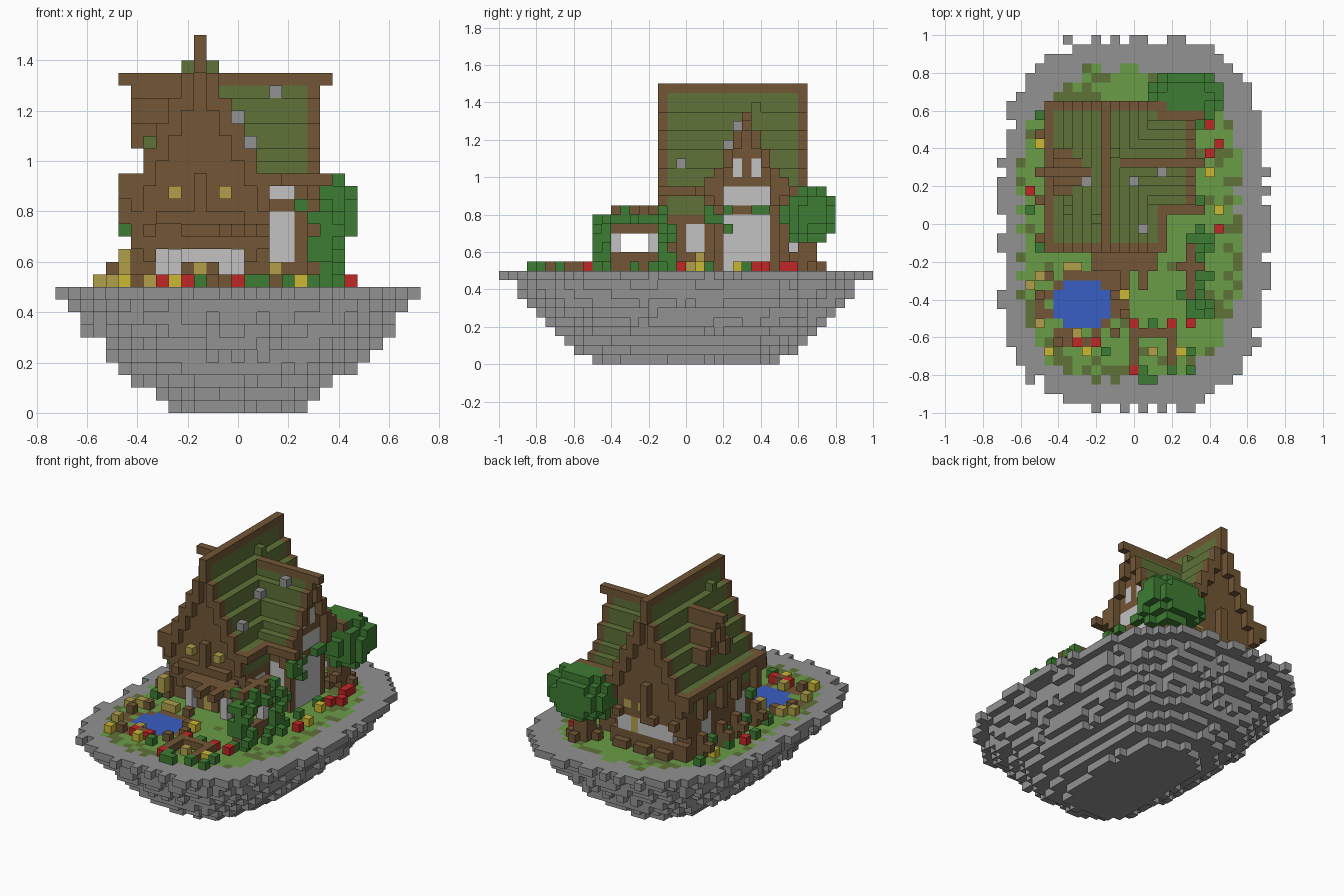
import bpy, random
from mathutils import Vector

random.seed(4)
S = 0.05                       # block size
if "Cube" in bpy.data.objects:
    bpy.data.objects.remove(bpy.data.objects["Cube"], do_unlink=True)


def linear(c):
    c /= 255
    return c / 12.92 if c <= 0.04045 else ((c + 0.055) / 1.055) ** 2.4


PALETTE = {
    "wood": (114, 86, 53), "stone": (146, 146, 146), "plaster": (194, 194, 194),
    "grass": (106, 156, 71), "moss": (94, 114, 56), "leaf": (61, 124, 50),
    "water": (57, 95, 196), "red": (193, 38, 38), "yellow": (203, 184, 52),
    "straw": (177, 160, 74)}
NAMES = list(PALETTE)
for name, rgb in PALETTE.items():
    mat = bpy.data.materials.new(name)
    mat.use_nodes = True
    col = [linear(c) for c in rgb] + [1]
    mat.diffuse_color = col
    bsdf = next(n for n in mat.node_tree.nodes if n.type == "BSDF_PRINCIPLED")
    bsdf.inputs["Base Color"].default_value = col
    PALETTE[name] = mat

taken, parts = set(), {}


def put(part, colour, cell):
    """Add one block unless the place is already filled."""
    if cell not in taken:
        taken.add(cell)
        parts.setdefault(part, {})[cell] = colour


def box(part, colour, i, j, k):
    """Fill inclusive ranges; each may be a number or a (low, high) pair."""
    r = [range(a[0], a[1] + 1) if isinstance(a, tuple) else (a,) for a in (i, j, k)]
    for a in r[0]:
        for b in r[1]:
            for c in r[2]:
                put(part, colour, (a, b, c))


def spot(part, colour, x, y, k=10):
    put(part, colour, (round(x / S) + 14, round(y / S + 19.5), k))


def oval(i, j, rx, ry, n=3):
    return abs((i - 14) / rx) ** n + abs((j - 19.5) / ry) ** n


# Floating island: stacked ragged ovals, top layer coloured by zone
RX = [5.2, 6.7, 8.2, 9.6, 10.6, 11.1, 12.4, 13, 13.5, 14.7]
RY = [9.7, 12, 13, 14.5, 15.1, 16, 17, 18.1, 18.6, 20.3]


def ground(i, j):
    pond = ((i - 8.5) / 3.2) ** 2 + ((j - 11) / 2.9) ** 2
    if pond < 1:
        return "water"
    if pond < 2.4:
        return "wood" if random.random() < 0.75 else "grass"
    v = oval(i + 0.5, j, 11.8, 16.3) + random.uniform(-0.12, 0.12)
    if v > 1:
        return "stone"
    return "moss" if random.random() < (0.5 if v > 0.8 else 0.1) else "grass"


for i in range(29):
    for j in range(40):
        rough = random.random() * 0.18
        for k, (rx, ry) in enumerate(zip(RX, RY)):
            if oval(i, j, rx, ry) < 1 - rough:
                put("island", ground(i, j) if k == 9 else "stone", (i, j, k))

# Loose stones and moss tufts on the roofs
for cell in ((17, 25, 25), (14, 24, 23), (15, 19, 21), (9, 24, 24)):
    put("roof_stones", "stone", cell)
for cell in ((12, 27, 27), (10, 20, 27), (7, 21, 21)):
    put("roof_moss", "moss", cell)

# Main roof: ridge along y at column 11, steep steps with timber edging
MAIN = [30, 27, 25, 23, 21, 19, 19]
for d in range(-6, 7):
    top = MAIN[abs(d)]
    low = top - (1 if abs(d) == 6 else 3)
    for j in range(17, 33):
        edge = abs(d) == 6 or j in (17, 32)
        if d == 0:
            put("main_ridge", "wood", (11, j, 29))
        box("main_roof", "wood" if edge else "moss", 11 + d, j, (low, top - 1))

# Cross wing roof: ridge along x at row 26
WING = [27, 25, 23, 21, 20, 19]
box("wing_ridge", "wood", (12, 21), 26, 26)
for d in range(-5, 6):
    top = WING[abs(d)]
    for i in range(12, 21):
        edge = abs(d) == 5 or i == 20
        box("wing_roof", "wood" if edge else "moss", i, 26 + d,
            (top - (1 if abs(d) == 5 else 2), top - 1))
for j in (21, 31):
    put("wing_ridge", "wood", (21, j, 18))

# Small dormer on the other slope
for d in range(-2, 3):
    top = (27, 25, 23)[abs(d)]
    box("dormer", "wood", (6, 10), 25 + d, (top - 2, top - 1))
box("dormer", "wood", 5, 25, 26)
box("dormer", "plaster", 7, 25, (22, 23))
for d in (-1, 0, 1):
    box("dormer", "wood", (7, 9), 25 + d, (20, 24))

# Front wall: overhanging gable above a recessed plaster floor
for i in (9, 13):
    put("front_windows", "straw", (i, 17, 17))
box("front_floor", "plaster", (8, 14), 19, (10, 12))
box("front_door", "straw", 11, 18, (10, 11))
for i in (10, 12):
    box("front_door", "wood", i, 18, (10, 11))
for i in (7, 15):
    put("corner_posts", "wood", (i, 18, 12))

# Back wall: plaster strip over a log terrace
for i in (12, 14):
    put("back_windows", "straw", (i, 31, 15))
box("back_door", "straw", 13, 31, (12, 13))
box("back_floor", "plaster", (8, 15), 31, (12, 13))
box("back_terrace", "wood", (6, 16), 31, (10, 11))
for i in (8, 11, 14):
    box("back_terrace", "wood", (i, i + 1), 32, 10)

# Gables and trim shared by both ends
for face, inner, outer in ((18, 19, 17), (31, 30, 32)):
    for i in (6, 7, 15, 16):
        box("corner_posts", "wood", i, inner, (10, 12))
    for d in range(-5, 6):
        box("gable", "wood", 11 + d, face, (13, MAIN[abs(d)] - 1))
    box("floor_beam", "wood", (6, 16), (min(face, inner), max(face, inner)), 13)
    box("gable_trim", "wood", 11, outer, (14, 18))
    for i in (7, 10, 15):
        put("gable_trim", "wood", (i, outer, 14))
    put("gable_trim", "wood", (5, outer, 17))
box("gable_trim", "wood", (8, 14), 17, 15)

# Long side walls with plaster panels
for i in (6, 16):
    box("side_windows", "plaster", i, (20, 21), (12, 14))
    box("side_windows", "plaster", i, (27, 28), (12, 14))
    box("side_walls", "wood", i, (19, 30), (10, 18))
for j in (18, 22, 25, 29):
    box("side_braces", "wood", 5, j, (15, 17))
    put("side_braces", "wood", (5, j, 12))
    put("side_braces", "wood", (4, j, 11))
    box("side_braces", "wood", 5, j, (10, 11))
box("side_barrels", "straw", 17, 21, (10, 11))
box("side_barrels", "straw", 17, 20, 10)

# Cross wing walls with timber frame and twin attic windows
for j in (25, 27):
    box("attic_windows", "plaster", 19, j, (20, 21))
for j in (23, 29):
    box("wing_frame", "wood", 19, j, (10, 18))
    box("wing_frame", "wood", (17, 18), j, 16)
    box("wing_walls", "plaster", (17, 18), j, (12, 15))
    box("wing_walls", "plaster", (17, 18), j, 17)
    box("wing_walls", "wood", (17, 18), j, (10, 18))
    out = -1 if j == 23 else 1
    box("wing_frame", "wood", 19, j + out, (16, 18))
    box("wing_frame", "wood", 20, j, (17, 18))
box("wing_frame", "wood", 19, (24, 28), 16)
box("wing_walls", "plaster", 19, (24, 28), (10, 18))
for d in range(-4, 5):
    box("wing_gable", "wood", 19, 26 + d, (19, WING[abs(d)] - 1))
for j in (22, 24, 27, 28):
    put("wing_ivy", "leaf", (20, j, 16))
for cell in ((20, 24, 14), (20, 23, 15), (20, 22, 15)):
    put("wing_ivy", "leaf", cell)

# Tree behind the wing
box("tree_trunk", "wood", (19, 20), (32, 33), (10, 13))
for cell in ((18, 32, 10), (21, 33, 10), (20, 34, 10), (19, 31, 10), (20, 31, 11)):
    put("tree_trunk", "wood", cell)
for i in range(15, 24):
    for j in range(30, 36):
        for k in range(13, 19):
            r = ((i - 19.6) / 4.2) ** 2 + ((j - 32.8) / 3.3) ** 2 + ((k - 15.5) / 3.3) ** 2
            if r < 1 + random.uniform(-0.2, 0.06):
                put("tree_leaves", "leaf", (i, j, k))

# Pergola, porch and climbing vines
for j in (12, 16):
    box("pergola_posts", "plaster", 20, j, (12, 13))
for j in (11, 17):
    box("pergola", "wood", 20, j, (10, 14))
box("pergola", "wood", 20, (12, 16), (10, 11))
box("pergola", "wood", 20, (12, 16), 14)
box("pergola", "wood", 20, (12, 17), (15, 16))
box("pergola", "wood", (19, 21), 15, 16)
box("porch", "wood", (10, 16), (15, 16), 14)
for i in (13, 15):
    box("porch", "wood", i, (13, 14), 14)
for i in (9, 14):
    box("porch_posts", "plaster", i, 17, (10, 12))
for j in range(10, 19):
    for k in range(10, 17):
        column = j in (10, 11, 17, 18) and k < 15
        for i, chance in ((20, 0.5), (21, 0.8), (22, 0.3)):
            if (column or k == 15) and random.random() < chance:
                put("vines", "leaf", (i, j, k))
box("vines", "leaf", 21, (17, 19), 10)
for cell in ((19, 12, 16), (20, 11, 15), (21, 13, 16), (21, 17, 16)):
    put("vines", "leaf", cell)

# Garden bed frame
box("garden_bed", "wood", (14, 18), 8, 10)
for i in (14, 18):
    box("garden_bed", "wood", i, (5, 7), 10)

# Pond rim blocks
for i, j in ((4, 12), (5, 14), (6, 7), (9, 7), (12, 8), (12, 12), (13, 10), (10, 15)):
    put("pond_rim", "wood", (i, j, 10))

# Flowers, straw and shrubs
PLANTS = {
    "red": ((-.55, .18), (.4, .38), (.45, .43), (.45, -.02), (0, -.52), (.2, -.52),
            (.3, -.52), (-.3, -.62), (-.2, -.62), (0, -.77), (.4, .53), (.4, .58)),
    "yellow": ((-.5, .43), (.4, .28), (.45, .08), (-.05, -.37), (-.45, -.67),
               (-.25, -.67), (.25, -.67), (-.5, -.37)),
    "straw": ((-.35, -.22), (-.3, -.22), (.1, -.67), (-.3, -.57), (-.5, -.27),
              (-.55, -.32), (-.1, -.57), (-.5, -.52)),
    "leaf": ((.05, -.82), (.1, -.82), (.2, -.77), (.3, -.67), (.05, -.77), (.1, -.52),
             (-.15, -.67), (-.55, .08), (-.5, .28), (-.5, -.12), (.35, .13),
             (.35, .33), (-.5, .58), (.4, -.12), (.4, -.27), (.35, -.17), (.3, -.77))}
for colour, spots in PLANTS.items():
    for x, y in spots:
        spot(colour + "_plants", colour, x, y)
box("straw_plants", "straw", 5, 17, (11, 12))
for cell in ((5, 19, 14), (5, 24, 11), (5, 20, 11), (5, 27, 11)):
    put("side_ivy", "leaf", cell)

# Turn the blocks into meshes, keeping only exposed faces
SIDES = []
for axis in range(3):
    for sign in (-1, 1):
        n, u, v = (Vector([float(a == (axis + s) % 3) for a in range(3)]) for s in range(3))
        loop = [n * sign + u * a + v * b for a, b in ((-1, -1), (1, -1), (1, 1), (-1, 1))]
        SIDES.append(([int(c) * sign for c in n], loop[::sign]))

for part, cells in parts.items():
    index, faces, slots = {}, [], []
    used = sorted({NAMES.index(c) for c in cells.values()})
    for cell, colour in cells.items():
        for step, loop in SIDES:
            if tuple(a + b for a, b in zip(cell, step)) in taken:
                continue
            corners = [tuple(c + (int(o) + 1) // 2 for c, o in zip(cell, p)) for p in loop]
            faces.append([index.setdefault(c, len(index)) for c in corners])
            slots.append(used.index(NAMES.index(colour)))
    mesh = bpy.data.meshes.new(part)
    mesh.from_pydata([((i - 14.5) * S, (j - 20) * S, k * S) for i, j, k in index], [], faces)
    for m in used:
        mesh.materials.append(PALETTE[NAMES[m]])
    mesh.polygons.foreach_set("material_index", slots)
    mesh.update()
    bpy.context.collection.objects.link(bpy.data.objects.new(part, mesh))
